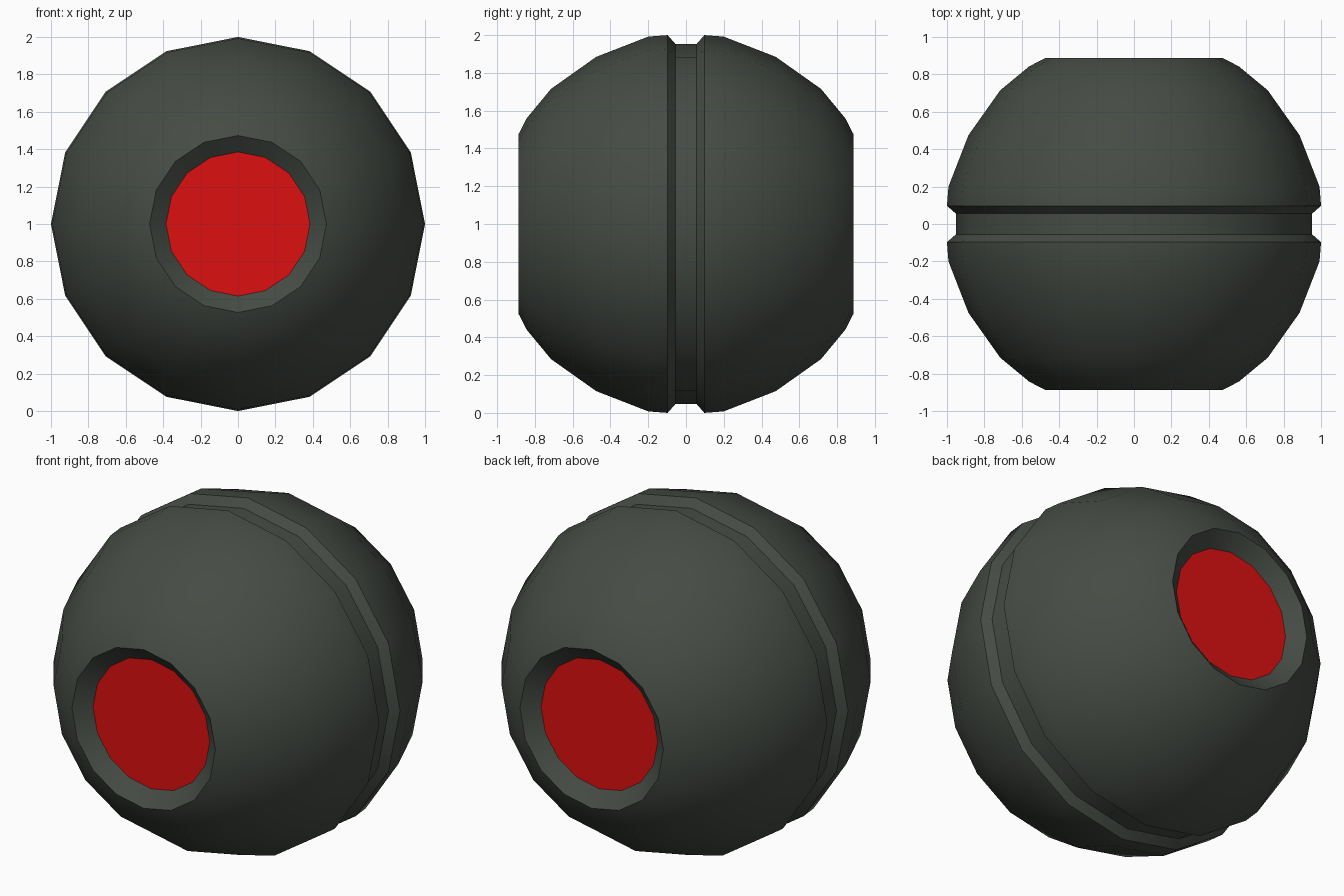
import bpy, bmesh, math

if "Cube" in bpy.data.objects:
    bpy.data.objects.remove(bpy.data.objects["Cube"])

SIDES = 16


def material(name, colour):
    m = bpy.data.materials.new(name)
    m.diffuse_color = (*colour, 1.0)
    m.use_nodes = True
    m.node_tree.nodes["Principled BSDF"].inputs["Base Color"].default_value = m.diffuse_color
    return m


dark = material("dark_green_grey", (0.060, 0.071, 0.058))
red = material("red", (0.72, 0.005, 0.005))

# Half profile (distance along y, radius): recessed disc, rim, shell, groove
half = [(0.815, 0.385), (0.888, 0.473), (0.843, 0.56), (0.715, 0.715),
        (0.475, 0.885), (0.20, 0.992), (0.097, 1.0), (0.056, 0.953)]
profile = [(-y, r) for y, r in half] + [(y, r) for y, r in reversed(half)]

# Lathe the profile around the y axis
bm = bmesh.new()
rings = []
for y, r in profile:
    ring = []
    for i in range(SIDES):
        a = 2 * math.pi * i / SIDES
        ring.append(bm.verts.new((r * math.sin(a), y, 1.0 + r * math.cos(a))))
    rings.append(ring)
for a, b in zip(rings, rings[1:]):
    for i in range(SIDES):
        j = (i + 1) % SIDES
        bm.faces.new((a[i], a[j], b[j], b[i]))

# Red discs closing both recesses
for ring in (rings[0], rings[-1]):
    bm.faces.new(ring).material_index = 1
bmesh.ops.recalc_face_normals(bm, faces=bm.faces[:])

mesh = bpy.data.meshes.new("grooved_ball")
bm.to_mesh(mesh)
bm.free()
mesh.materials.append(dark)
mesh.materials.append(red)
ball = bpy.data.objects.new("grooved_ball", mesh)
bpy.context.collection.objects.link(ball)

# Smooth shell with crisp groove and rim edges
bpy.context.view_layer.objects.active = ball
ball.select_set(True)
bpy.ops.object.shade_smooth_by_angle(angle=math.radians(30))
